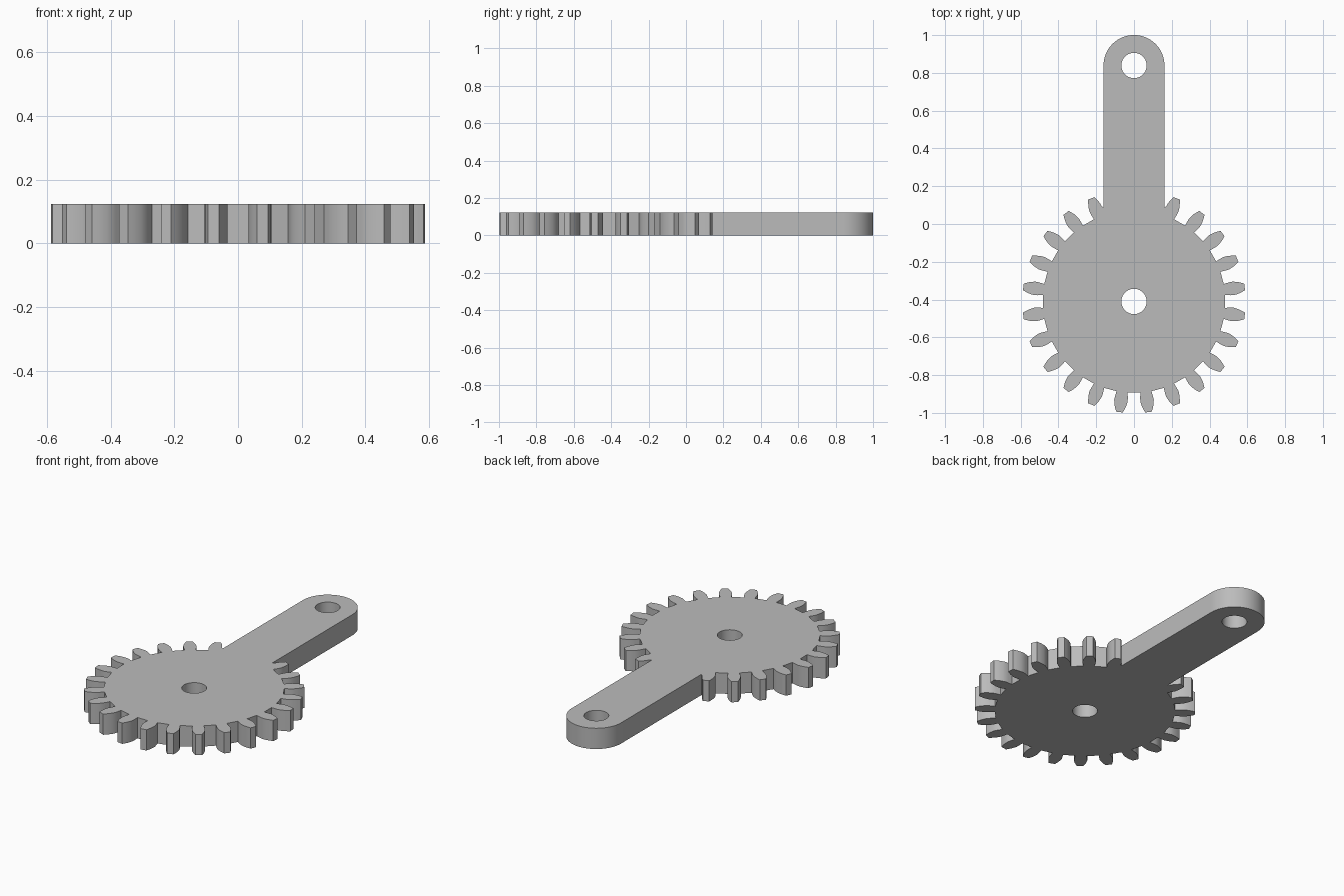
import bpy, bmesh
from math import sin, cos, pi, radians

cube = bpy.data.objects.get("Cube")
if cube:
    bpy.data.objects.remove(cube, do_unlink=True)

TEETH = 24
GEAR_Y, ARM_Y = -0.41, 0.839
ARM_R, HOLE_R = 0.1615, 0.067
THICK = 0.123
# One tooth flank: (radius, half width), from root to tip
FLANK = [(0.484, 0.0295), (0.51, 0.034), (0.53, 0.036), (0.545, 0.0335),
         (0.56, 0.030), (0.575, 0.0245), (0.591, 0.0175)]


def arc(y, r, start, end, steps):
    angles = [start + (end - start) * i / steps for i in range(steps + 1)]
    return [(r * cos(a), y + r * sin(a)) for a in angles]


def gear_outline():
    """Toothed rim, running clockwise from the arm's right side to its left."""
    pts = []
    pitch = 2 * pi / TEETH
    for i in range(TEETH):
        mid = pi / 2 - (i + 0.5) * pitch
        sides = [(r, w) for r, w in FLANK] + [(r, -w) for r, w in reversed(FLANK)]
        for r, w in sides:
            a = mid + w / r
            x, y = r * cos(a), GEAR_Y + r * sin(a)
            # The arm replaces the teeth that it covers
            if y < GEAR_Y or abs(x) > ARM_R + 0.005:
                pts.append((x, y))
    return pts


def add_spline(curve, pts):
    s = curve.splines.new('POLY')
    s.points.add(len(pts) - 1)
    for p, (x, y) in zip(s.points, pts):
        p.co = (x, y, 0, 1)
    s.use_cyclic_u = True


# Flat profile: rim, arm with round end, and two bores
join_y = 0.087
outline = [(ARM_R, join_y)] + gear_outline() + [(-ARM_R, join_y)]
outline += arc(ARM_Y, ARM_R, pi, 0, 32)
curve = bpy.data.curves.new("gear_profile", 'CURVE')
curve.dimensions = '2D'
curve.fill_mode = 'BOTH'
curve.extrude = THICK / 2
add_spline(curve, outline)
for y in (GEAR_Y, ARM_Y):
    add_spline(curve, arc(y, HOLE_R, 0, 2 * pi, 40)[:-1])

# Turn the extruded profile into a welded solid resting on the ground
profile = bpy.data.objects.new("gear_profile", curve)
bpy.context.collection.objects.link(profile)
graph = bpy.context.evaluated_depsgraph_get()
mesh = bpy.data.meshes.new_from_object(profile.evaluated_get(graph))
bpy.data.objects.remove(profile, do_unlink=True)
bm = bmesh.new()
bm.from_mesh(mesh)
bmesh.ops.remove_doubles(bm, verts=bm.verts, dist=0.0001)
bmesh.ops.recalc_face_normals(bm, faces=bm.faces)
bmesh.ops.translate(bm, verts=bm.verts, vec=(0, 0, THICK / 2))
bmesh.ops.dissolve_limit(bm, angle_limit=radians(0.5), verts=bm.verts, edges=bm.edges)
bm.to_mesh(mesh)
bm.free()

gear = bpy.data.objects.new("gear_with_arm", mesh)
bpy.context.collection.objects.link(gear)

# Plain grey
grey = bpy.data.materials.new("grey")
grey.use_nodes = True
colour = (0.5, 0.5, 0.5, 1)
grey.diffuse_color = colour
grey.node_tree.nodes["Principled BSDF"].inputs["Base Color"].default_value = colour
mesh.materials.clear()
mesh.materials.append(grey)
for face in mesh.polygons:
    face.material_index = 0

bpy.ops.object.select_all(action='DESELECT')
gear.select_set(True)
bpy.context.view_layer.objects.active = gear
bpy.ops.object.shade_smooth_by_angle(angle=radians(25))
